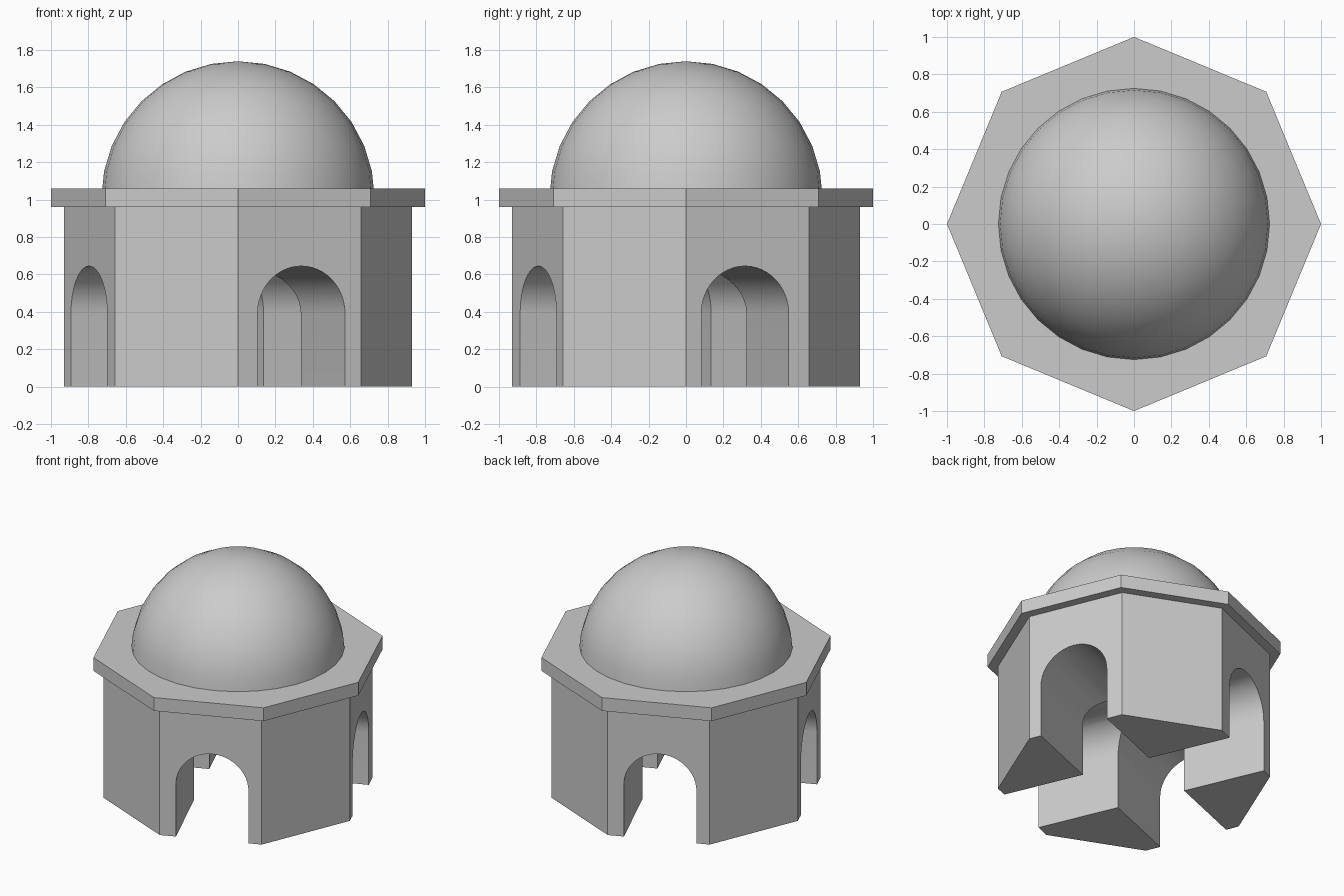
import bpy, bmesh
from math import sin, cos, pi, radians
from mathutils import Matrix

if "Cube" in bpy.data.objects:
    bpy.data.objects.remove(bpy.data.objects["Cube"], do_unlink=True)

# One plain stone colour
stone = bpy.data.materials.new("stone_grey")
stone.use_nodes = True
GREY = (0.6, 0.6, 0.6, 1.0)
stone.diffuse_color = GREY
stone.node_tree.nodes["Principled BSDF"].inputs["Base Color"].default_value = GREY


def add_object(name, bm):
    bmesh.ops.recalc_face_normals(bm, faces=bm.faces)
    mesh = bpy.data.meshes.new(name)
    bm.to_mesh(mesh)
    bm.free()
    mesh.materials.append(stone)
    obj = bpy.data.objects.new(name, mesh)
    bpy.context.collection.objects.link(obj)
    return obj


def activate(obj):
    bpy.ops.object.select_all(action='DESELECT')
    obj.select_set(True)
    bpy.context.view_layer.objects.active = obj


def octagon(name, radius, bottom, top):
    bm = bmesh.new()
    bmesh.ops.create_cone(bm, cap_ends=True, segments=8, radius1=radius, radius2=radius,
                          depth=top - bottom, matrix=Matrix.Translation((0, 0, (bottom + top) / 2)))
    return add_object(name, bm)


def arch_cutter(name, angle, offset, half_width=0.253, spring=0.392, steps=24):
    """Round-headed tunnel shape running right through the building."""
    bm = bmesh.new()
    outline = [(-half_width, -0.2), (half_width, -0.2)]
    outline += [(half_width * cos(pi * i / steps), spring + half_width * sin(pi * i / steps))
                for i in range(steps + 1)]
    face = bm.faces.new([bm.verts.new((-1.2, u + offset, z)) for u, z in outline])
    ext = bmesh.ops.extrude_face_region(bm, geom=[face])
    moved = [v for v in ext["geom"] if isinstance(v, bmesh.types.BMVert)]
    bmesh.ops.translate(bm, verts=moved, vec=(2.4, 0, 0))
    bm.transform(Matrix.Rotation(radians(angle), 4, 'Z'))
    cutter = add_object(name, bm)
    cutter.hide_render = True
    return cutter


# Octagonal walls, pierced by two crossing arched passages
walls = octagon("walls", 0.93, 0, 0.96)
activate(walls)
for name, angle, offset in (("passage_a", 21.8, -0.004), ("passage_b", -66.8, 0.0)):
    cutter = arch_cutter(name, angle, offset)
    cut = walls.modifiers.new(name, 'BOOLEAN')
    cut.operation = 'DIFFERENCE'
    cut.solver = 'EXACT'
    cut.object = cutter
    bpy.ops.object.modifier_apply(modifier=cut.name)
    bpy.data.objects.remove(cutter, do_unlink=True)

# Overhanging roof slab
octagon("roof_slab", 1.0, 0.96, 1.06)

# Dome: upper half of a sphere sunk slightly into the slab
bm = bmesh.new()
bmesh.ops.create_uvsphere(bm, u_segments=32, v_segments=16, radius=0.73)
bmesh.ops.delete(bm, geom=[v for v in bm.verts if v.co.z < -0.01], context='VERTS')
bmesh.ops.translate(bm, verts=bm.verts, vec=(0, 0, 1.01))
dome = add_object("dome", bm)

# Smooth the curved surfaces, keep the corners crisp
for obj in (walls, dome):
    activate(obj)
    bpy.ops.object.shade_smooth_by_angle(angle=radians(30))
